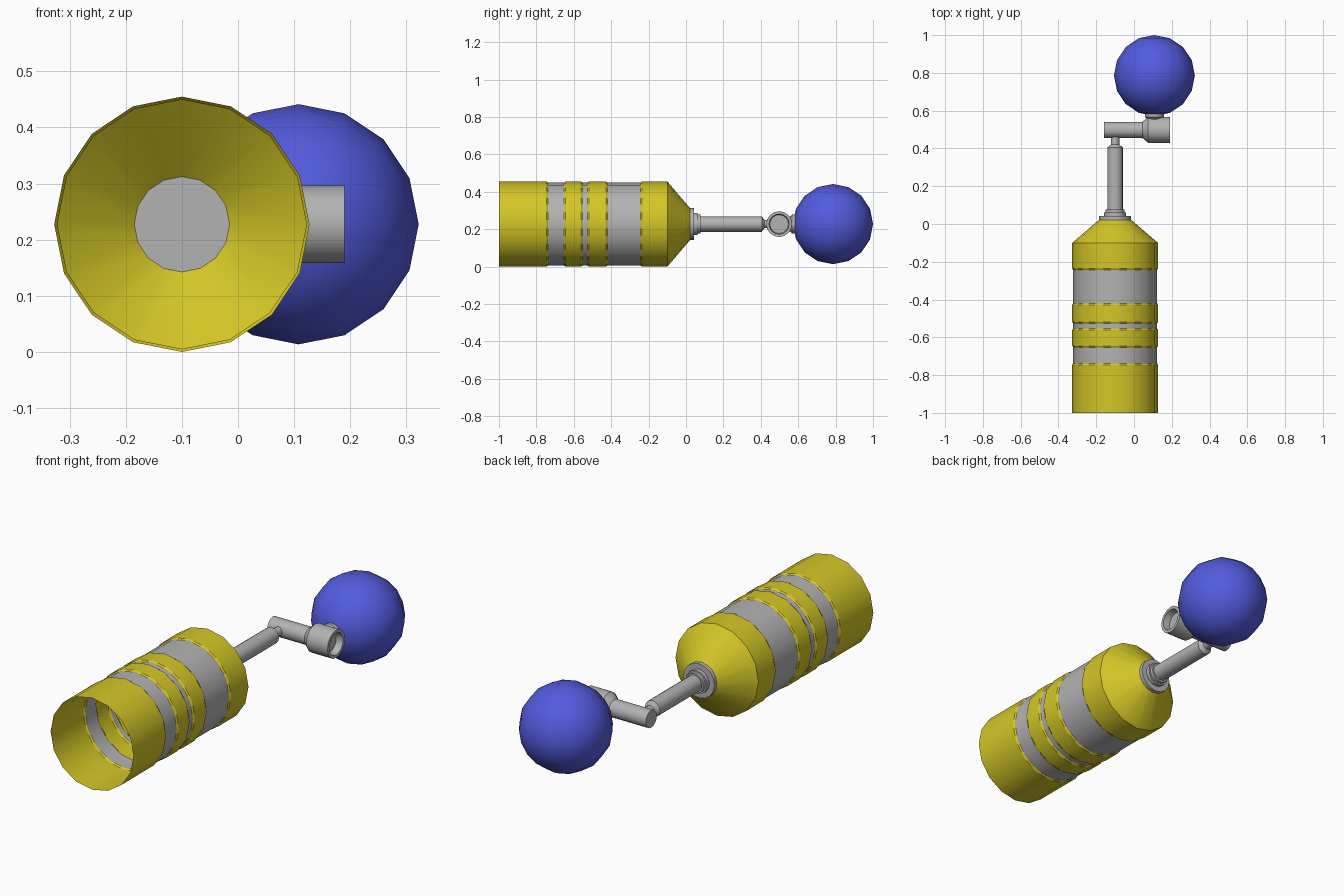
import bpy, bmesh, math
from mathutils import Vector

if "Cube" in bpy.data.objects:
    bpy.data.objects.remove(bpy.data.objects["Cube"])

SIDES = 16
AXIS_Z = 0.2275      # height shared by every part
BARREL_X = -0.1
BALL_X = 0.108
JOINT_Y = 0.498


def material(name, rgb):
    m = bpy.data.materials.new(name)
    m.diffuse_color = (*rgb, 1)
    m.use_nodes = True
    m.node_tree.nodes["Principled BSDF"].inputs["Base Color"].default_value = m.diffuse_color
    return m


YELLOW = material("yellow", (0.66, 0.57, 0.02))
GREY = material("grey", (0.45, 0.45, 0.45))
BLUE = material("blue", (0.085, 0.105, 0.73))


def lathe(name, profile, axis, offset, mats, rule=None):
    """Spin (position, radius) points around the x or y axis; radius 0 closes an end."""
    bm = bmesh.new()
    rings = []
    for t, r in profile:
        ring = []
        for i in range(SIDES if r > 0 else 1):
            a = math.tau * i / SIDES
            u, w = r * math.cos(a), r * math.sin(a)
            p = (t, offset + u, AXIS_Z + w) if axis == "x" else (offset + u, t, AXIS_Z + w)
            ring.append(bm.verts.new(Vector(p)))
        rings.append(ring)
    for k, (a, b) in enumerate(zip(rings, rings[1:])):
        for i in range(SIDES):
            j = (i + 1) % SIDES
            if len(a) == 1:
                f = bm.faces.new((a[0], b[j], b[i]))
            elif len(b) == 1:
                f = bm.faces.new((a[i], a[j], b[0]))
            else:
                f = bm.faces.new((a[i], a[j], b[j], b[i]))
            f.material_index = rule(k) if rule else 0
    bmesh.ops.recalc_face_normals(bm, faces=bm.faces)
    mesh = bpy.data.meshes.new(name)
    bm.to_mesh(mesh)
    bm.free()
    for m in mats:
        mesh.materials.append(m)
    ob = bpy.data.objects.new(name, mesh)
    bpy.context.collection.objects.link(ob)
    bpy.ops.object.select_all(action="DESELECT")
    ob.select_set(True)
    bpy.context.view_layer.objects.active = ob
    bpy.ops.object.shade_smooth_by_angle(angle=math.radians(30))
    return ob


# Open barrel: yellow bands with small lips around recessed grey grooves
R, GROOVE, LIP = 0.2275, 0.222, 0.008
barrel = [(-1.0, R)]
groove_faces = set()
for start, end in [(-0.738, -0.653), (-0.553, -0.527), (-0.42, -0.243)]:
    barrel += [(start - LIP, R), (start, GROOVE)]
    groove_faces.add(len(barrel) - 1)
    barrel += [(end, GROOVE), (end + LIP, R)]
barrel += [(-0.10, R), (0.022, 0.085)]
lathe("barrel", barrel, "y", BARREL_X, [YELLOW, GREY], lambda k: int(k in groove_faces))

# Stepped flange, rod and narrow tip
lathe("rod", [(0.022, 0), (0.022, 0.085), (0.042, 0.085), (0.042, 0.058),
              (0.062, 0.058), (0.062, 0.05), (0.078, 0.05), (0.078, 0.041),
              (0.405, 0.041), (0.42, 0.022), (0.47, 0.022), (0.47, 0)],
      "y", BARREL_X, [GREY])

# Cross arm with a wider socket, recessed at its outer end
lathe("cross_arm", [(-0.158, 0), (-0.158, 0.043), (0.045, 0.043), (0.075, 0.069),
                    (0.19, 0.069), (0.19, 0.054), (0.155, 0.05), (0.155, 0)],
      "x", JOINT_Y, [GREY])

# Collar between socket and ball
lathe("ball_collar", [(0.54, 0), (0.54, 0.04), (0.558, 0.04), (0.566, 0.05),
                      (0.595, 0.05), (0.595, 0)], "y", BALL_X, [GREY])

# Ball
BR = 0.214
ball = [(0.786 - BR * math.cos(math.pi * i / 8), BR * math.sin(math.pi * i / 8) if 0 < i < 8 else 0)
        for i in range(9)]
lathe("ball", ball, "y", BALL_X, [BLUE])
